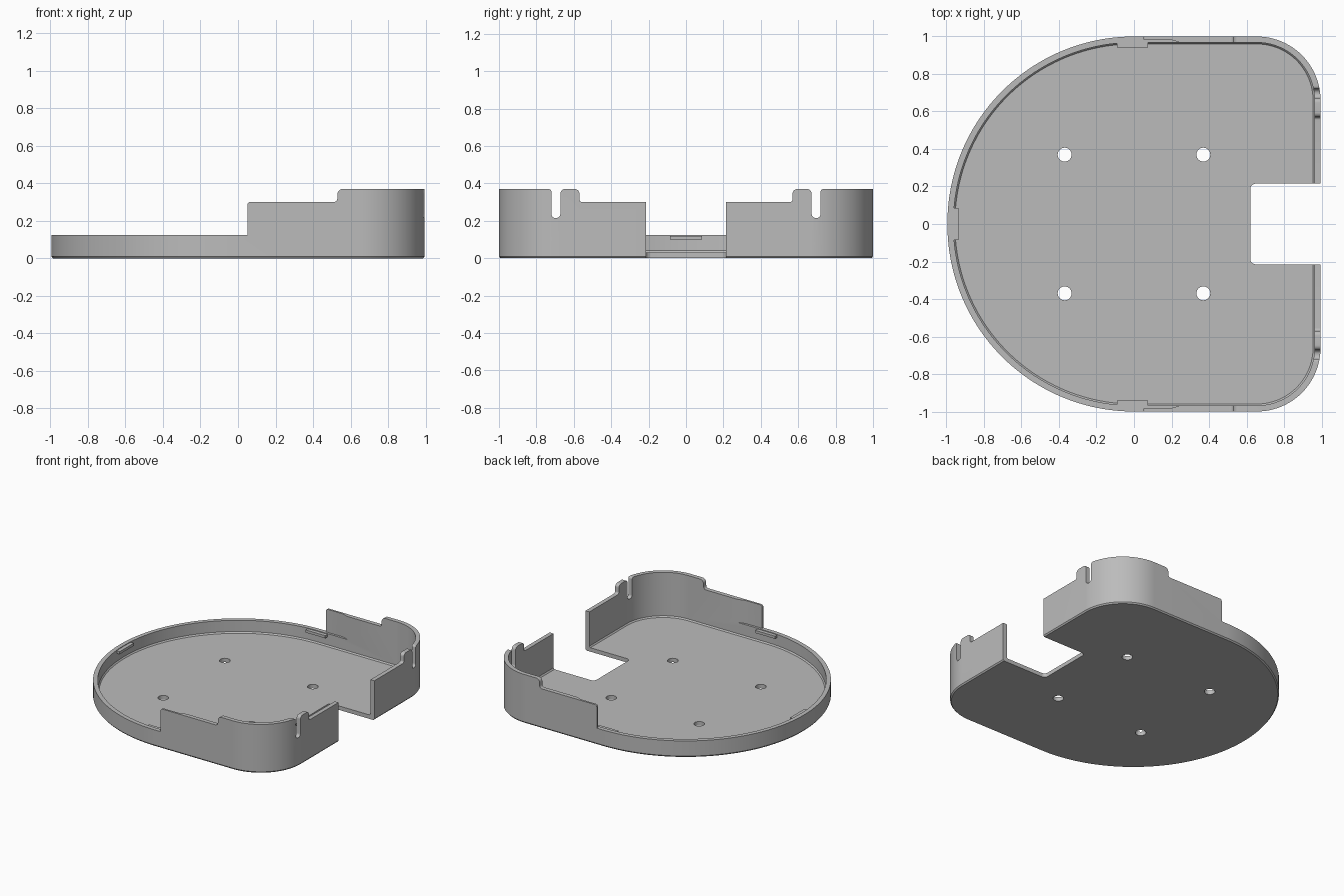
import bpy, bmesh, math
from mathutils import Vector

if "Cube" in bpy.data.objects:
    bpy.data.objects.remove(bpy.data.objects["Cube"], do_unlink=True)

grey = bpy.data.materials.new("plain grey")
grey.use_nodes = True
COLOUR = (0.5, 0.5, 0.5, 1)
grey.diffuse_color = COLOUR
grey.node_tree.nodes["Principled BSDF"].inputs["Base Color"].default_value = COLOUR


def rounded(corners):
    """Closed 2D outline from (a, b, radius) corners."""
    out = []
    for i, (a, b, r) in enumerate(corners):
        p = Vector((a, b))
        if r == 0:
            out.append(p)
            continue
        u = (Vector(corners[i - 1][:2]) - p).normalized()
        v = (Vector(corners[(i + 1) % len(corners)][:2]) - p).normalized()
        half = u.angle(v) / 2
        centre = p + (u + v).normalized() * (r / math.sin(half))
        start = p + u * (r / math.tan(half)) - centre
        end = p + v * (r / math.tan(half)) - centre
        sweep = start.angle(end)
        steps = 48 if r > 0.5 else 24 if r > 0.1 else 8
        for k in range(steps + 1):
            t = k / steps
            out.append(centre + (start * math.sin((1 - t) * sweep)
                                 + end * math.sin(t * sweep)) / math.sin(sweep))
    clean = [p for i, p in enumerate(out) if (p - out[i - 1]).length > 1e-5]
    return clean


def loft(name, layers, axis="z"):
    """Solid through stacked outlines [(points, level), ...]."""
    place = {"z": lambda p, c: (p.x, p.y, c),
             "y": lambda p, c: (p.x, c, p.y),
             "x": lambda p, c: (c, p.x, p.y)}[axis]
    bm = bmesh.new()
    rings = [[bm.verts.new(place(p, c)) for p in pts] for pts, c in layers]
    bm.faces.new(rings[0])
    bm.faces.new(rings[-1])
    for low, high in zip(rings, rings[1:]):
        n = len(low)
        for i in range(n):
            j = (i + 1) % n
            bm.faces.new((low[i], low[j], high[j], high[i]))
    bmesh.ops.recalc_face_normals(bm, faces=bm.faces)
    mesh = bpy.data.meshes.new(name)
    bm.to_mesh(mesh)
    bm.free()
    mesh.materials.append(grey)
    obj = bpy.data.objects.new(name, mesh)
    bpy.context.collection.objects.link(obj)
    return obj


def prism(name, corners, lo, hi, axis="z"):
    pts = rounded(corners)
    return loft(name, [(pts, lo), (pts, hi)], axis)


def box_corners(x0, x1, y0, y1, r=0):
    return [(x0, y0, r), (x1, y0, r), (x1, y1, r), (x0, y1, r)]


def shell(inset):
    """Tray outline: half round on the left, rounded corners on the right."""
    x, y, big, small = 0.995 - inset, 1 - inset, 0.995 - inset, 0.34 - inset
    return rounded([(-x, -y, big), (x, -y, small), (x, y, small), (-x, y, big)])


# Tray body and its hollow
body = loft("tray_body", [(shell(0.008), 0), (shell(0), 0.01), (shell(0), 0.5)])
cutters = [loft("hollow_cutter", [(shell(0.04), 0.03), (shell(0.032), 0.04), (shell(0.032), 0.7)])]

# Stepped rim along both sides
cutters.append(prism("side_step_cutter", [
    (-1.3, 0.125, 0), (0.05, 0.125, 0), (0.05, 0.30, 0.015), (0.53, 0.30, 0.02),
    (0.53, 0.37, 0.03), (1.3, 0.37, 0), (1.3, 0.6, 0), (-1.3, 0.6, 0)], -1.3, 1.3, "y"))

# Stepped rim and slots of the open end
half = [(0.57, 0.30, 0.015), (0.57, 0.37, 0.025), (0.672, 0.37, 0.025), (0.672, 0.215, 0.022),
        (0.72, 0.215, 0.022), (0.72, 0.37, 0.015), (1.2, 0.37, 0), (1.2, 0.6, 0)]
mirrored = [(-y, z, r) for y, z, r in reversed(half)]
cutters.append(prism("end_step_cutter", mirrored + half, 0.9, 1.3, "x"))

# Rectangular opening in the end
cutters.append(prism("notch_cutter", [
    (0.62, -0.215, 0.03), (1.3, -0.215, 0), (1.3, 0.215, 0), (0.62, 0.215, 0.03)], -0.2, 0.8))

# Screw holes and thinned wall starts
for sx in (-1, 1):
    for sy in (-1, 1):
        x, y, r = sx * 0.37, sy * 0.37, 0.037
        cutters.append(prism("hole_cutter", box_corners(x - r, x + r, y - r, y + r, r), -0.2, 0.2))
for s in (-1, 1):
    cutters.append(prism("thin_wall_cutter", [
        (0.03, s * 0.9, 0), (0.03, s * 0.985, 0), (0.19, s * 0.985, 0),
        (0.25, s * 0.966, 0), (0.25, s * 0.9, 0)], 0.125, 0.7))

for c in cutters:
    c.hide_render = True
    mod = body.modifiers.new(c.name, "BOOLEAN")
    mod.operation, mod.solver, mod.object = "DIFFERENCE", "EXACT", c
bpy.context.view_layer.update()
graph = bpy.context.evaluated_depsgraph_get()
cut_mesh = bpy.data.meshes.new_from_object(body.evaluated_get(graph))
body.modifiers.clear()
body.data = cut_mesh
for c in cutters:
    bpy.data.objects.remove(c, do_unlink=True)

# Snap tabs inside the low rim
prism("back_tab", box_corners(-0.09, 0.075, 0.94, 0.98), 0.1, 0.12)
prism("front_tab", box_corners(-0.09, 0.075, -0.98, -0.94), 0.1, 0.12)
prism("right_tab", box_corners(-0.975, -0.935, -0.085, 0.085), 0.1, 0.12)

# Smooth the curved walls only
bpy.ops.object.select_all(action="DESELECT")
body.select_set(True)
bpy.context.view_layer.objects.active = body
bpy.ops.object.shade_smooth_by_angle(angle=math.radians(30))
